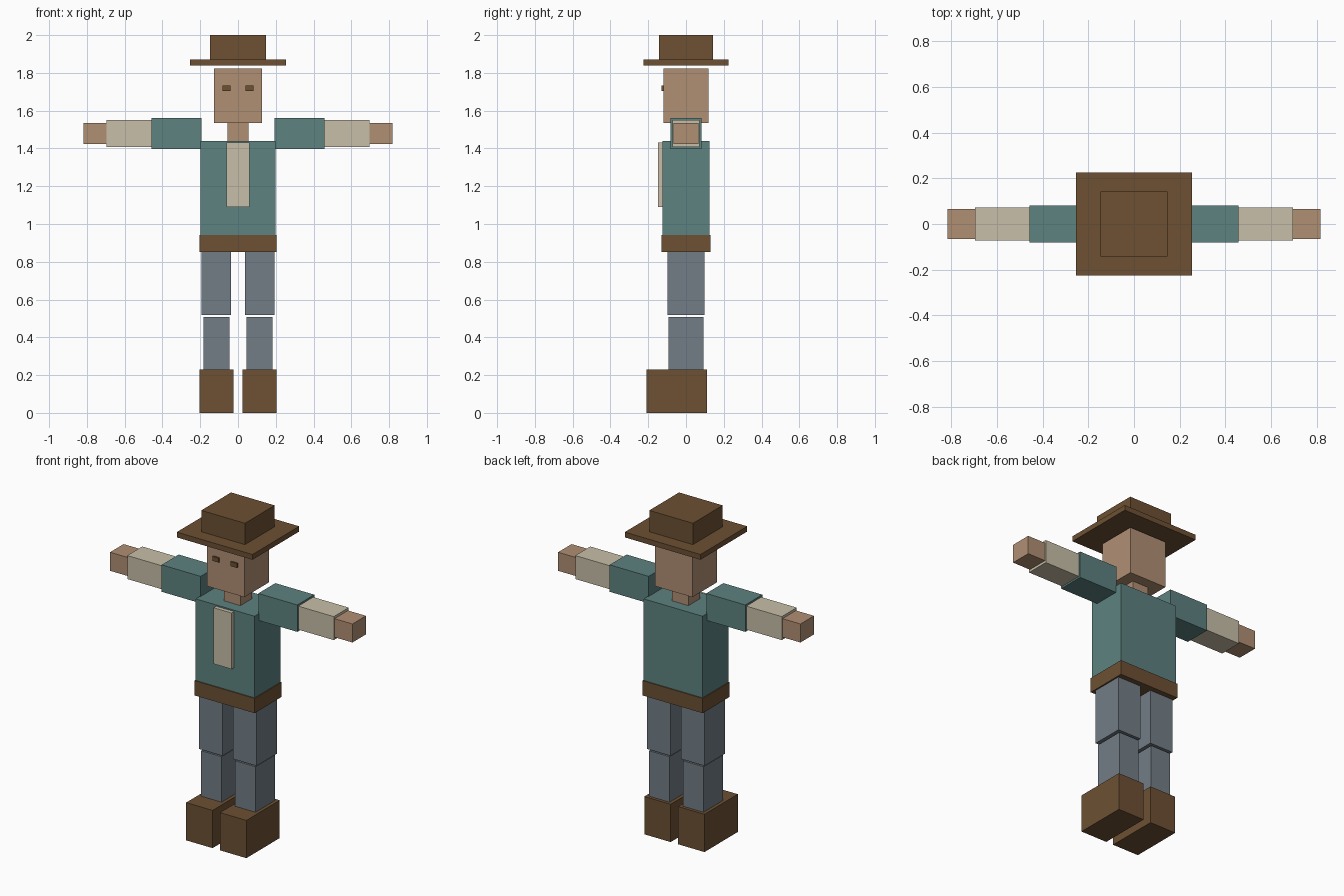
import bpy

if "Cube" in bpy.data.objects:
    bpy.data.objects.remove(bpy.data.objects["Cube"])


def material(name, rgb):
    """Flat colour given as 0-255 sRGB, stored linear."""
    m = bpy.data.materials.new(name)
    lin = [(c / 255 / 12.92) if c < 11 else ((c / 255 + 0.055) / 1.055) ** 2.4 for c in rgb]
    m.diffuse_color = (*lin, 1)
    m.use_nodes = True
    m.node_tree.nodes["Principled BSDF"].inputs["Base Color"].default_value = m.diffuse_color
    return m


BROWN = material("brown_leather", (109, 80, 51))
SKIN = material("skin", (176, 143, 116))
TEAL = material("teal_cloth", (92, 130, 128))
CREAM = material("cream_cloth", (200, 191, 168))
GREY = material("grey_trousers", (114, 125, 134))


def box(name, mat, x, y, z):
    """Box spanning the given (min, max) ranges."""
    bpy.ops.mesh.primitive_cube_add(size=1, location=[sum(r) / 2 for r in (x, y, z)])
    ob = bpy.context.object
    ob.name = name
    ob.scale = [r[1] - r[0] for r in (x, y, z)]
    bpy.ops.object.transform_apply(location=False, rotation=False, scale=True)
    ob.data.materials.append(mat)
    return ob


def centred(name, mat, hx, hy, z):
    return box(name, mat, (-hx, hx), (-hy, hy), z)


def pair(name, mat, x, y, z):
    box("right_" + name, mat, (-x[1], -x[0]), y, z)
    box("left_" + name, mat, x, y, z)


# hat
centred("hat_crown", BROWN, 0.147, 0.143, (1.87, 2.0))
centred("hat_brim", BROWN, 0.255, 0.225, (1.838, 1.87))

# head and neck
centred("head", SKIN, 0.126, 0.119, (1.535, 1.823))
centred("neck", SKIN, 0.055, 0.055, (1.44, 1.535))
pair("eye", BROWN, (0.04, 0.082), (-0.129, -0.119), (1.705, 1.732))

# body
centred("torso", TEAL, 0.198, 0.124, (0.943, 1.44))
box("shirt_panel", CREAM, (-0.061, 0.061), (-0.148, -0.124), (1.09, 1.432))
centred("belt", BROWN, 0.203, 0.13, (0.853, 0.943))

# arms
pair("upper_arm", TEAL, (0.194, 0.457), (-0.082, 0.082), (1.398, 1.562))
pair("forearm", CREAM, (0.457, 0.696), (-0.072, 0.072), (1.408, 1.551))
pair("hand", SKIN, (0.696, 0.817), (-0.065, 0.065), (1.423, 1.536))

# legs and boots
pair("thigh", GREY, (0.036, 0.194), (-0.098, 0.098), (0.517, 0.853))
pair("shin", GREY, (0.046, 0.183), (-0.093, 0.093), (0.23, 0.507))
pair("boot", BROWN, (0.025, 0.203), (-0.209, 0.112), (0.0, 0.23))
